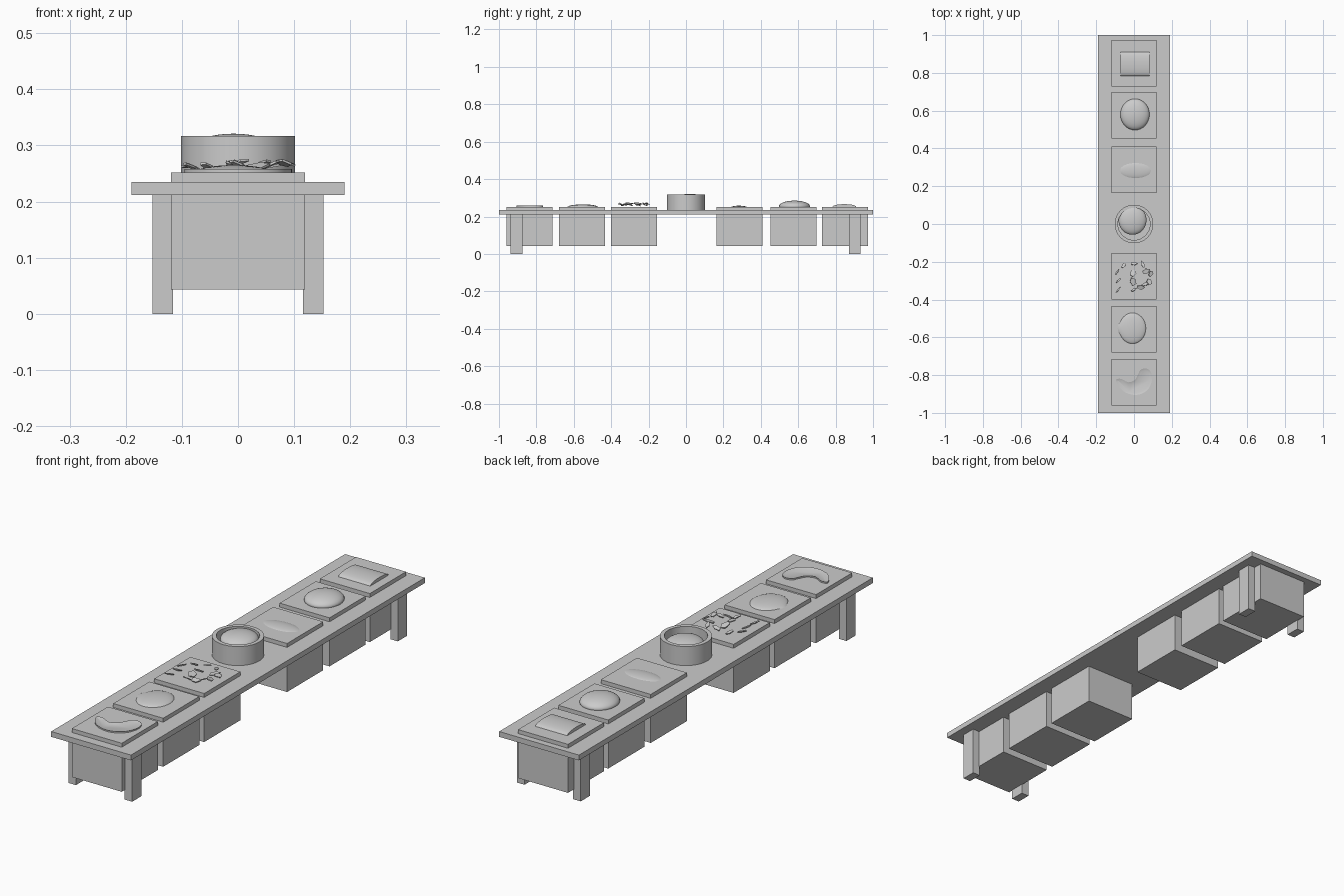
import bpy, bmesh, math, random
from mathutils import Matrix, Vector, Euler

cube = bpy.data.objects.get("Cube")
if cube:
    bpy.data.objects.remove(cube, do_unlink=True)

grey = bpy.data.materials.new("plain grey")
grey.use_nodes = True
grey.diffuse_color = (0.6, 0.6, 0.6, 1)
grey.node_tree.nodes["Principled BSDF"].inputs["Base Color"].default_value = (0.6, 0.6, 0.6, 1)

TRAY_TOP = 0.252


def finish(name, bm, smooth=False):
    bmesh.ops.recalc_face_normals(bm, faces=bm.faces)
    mesh = bpy.data.meshes.new(name)
    bm.to_mesh(mesh)
    bm.free()
    mesh.materials.append(grey)
    obj = bpy.data.objects.new(name, mesh)
    bpy.context.collection.objects.link(obj)
    if smooth:
        bpy.ops.object.select_all(action="DESELECT")
        obj.select_set(True)
        bpy.context.view_layer.objects.active = obj
        bpy.ops.object.shade_smooth_by_angle(angle=math.radians(40))
    return obj


def box(name, x, y, z0, z1, w, d):
    bm = bmesh.new()
    place = Matrix.Translation((x, y, (z0 + z1) / 2)) @ Matrix.Diagonal((w, d, z1 - z0, 1))
    bmesh.ops.create_cube(bm, size=1, matrix=place)
    return finish(name, bm)


def ellipsoid(name, centre, radii, tip=0):
    bm = bmesh.new()
    bmesh.ops.create_uvsphere(bm, u_segments=32, v_segments=16, radius=1)
    for v in bm.verts:
        # Draw the left pole out into a small stem point
        if tip and v.co.x < -0.9:
            v.co.x -= tip * (-v.co.x - 0.9) / 0.1
        v.co = Vector(centre) + Vector(a * b for a, b in zip(v.co, radii))
    return finish(name, bm, True)


def prism(bm, points, offset):
    """Extrude a closed outline along an offset."""
    face = bm.faces.new([bm.verts.new(p) for p in points])
    new = bmesh.ops.extrude_face_region(bm, geom=[face])["geom"]
    top = [g for g in new if isinstance(g, bmesh.types.BMVert)]
    bmesh.ops.translate(bm, verts=top, vec=offset)
    return [g for g in new if isinstance(g, bmesh.types.BMFace)]


# Table and legs
box("table_top", 0, 0, 0.212, 0.235, 0.38, 2)
for side, x in (("left", 0.134), ("right", -0.134)):
    for end, y in (("front", -0.906), ("back", 0.902)):
        box(f"{end}_{side}_leg", x, y, 0, 0.212, 0.036, 0.063)

# Deep trays set through the table
for i, y in enumerate((-0.838, -0.556, -0.277, 0.287, 0.576, 0.85)):
    box(f"tray_{i + 1}", 0, y, 0.043, TRAY_TOP, 0.238, 0.246)

# Open round bowl in the middle, turned from a profile
bm = bmesh.new()
profile = [(0, 0.235), (0.102, 0.235), (0.102, 0.317), (0.085, 0.317), (0.085, 0.25), (0, 0.25)]
verts = [bm.verts.new((r, 0, z)) for r, z in profile]
edges = [bm.edges.new(pair) for pair in zip(verts, verts[1:])]
bmesh.ops.spin(bm, geom=verts + edges, axis=(0, 0, 1), cent=(0, 0, 0), steps=32, angle=math.tau)
bmesh.ops.remove_doubles(bm, verts=bm.verts, dist=0.0001)
finish("bowl", bm, True)
ellipsoid("bowl_filling", (-0.008, 0.021, 0.295), (0.074, 0.078, 0.026))

# Domed foods
ellipsoid("round_bun", (0.005, 0.58, 0.255), (0.077, 0.083, 0.03))
ellipsoid("long_pod", (0.008, 0.283, 0.247), (0.092, 0.045, 0.011))
ellipsoid("flat_fruit", (-0.008, -0.552, 0.249), (0.072, 0.083, 0.016), 0.14)

# Loaf with a curved top, running across its tray
bm = bmesh.new()
arc = [(-0.071, 0.847 - 0.063 * math.cos(math.pi * i / 14),
        TRAY_TOP + 0.014 * math.sin(math.pi * i / 14)) for i in range(15)]
prism(bm, arc, (0.152, 0, 0))
finish("loaf", bm, True)

# Bent fruit with a gently raised middle
outline = [(-.095, -.825), (-.068, -.82), (-.03, -.838), (.005, -.825), (.022, -.795), (.035, -.772),
           (.065, -.765), (.09, -.785), (.095, -.83), (.07, -.88), (.015, -.905), (-.045, -.892), (-.08, -.86)]
smooth_outline = []
for i in range(len(outline)):
    a, b, c, d = (Vector(outline[(i + k) % len(outline)]) for k in (-1, 0, 1, 2))
    for t in (0, 1 / 3, 2 / 3):
        p = b + (c - a) * t / 2 + (2 * a - 5 * b + 4 * c - d) * t * t / 2 + (3 * b - a - 3 * c + d) * t ** 3 / 2
        smooth_outline.append((p.x, p.y, TRAY_TOP - 0.004))
bm = bmesh.new()
top = prism(bm, smooth_outline, (0, 0, 0.01))
bmesh.ops.inset_region(bm, faces=top, thickness=0.012, depth=0.004)
finish("bent_fruit", bm, True)

# Heap of broken chips: position, length, width, turn
random.seed(4)
chips = [(-.055, -.22, .04, .022, 1), (0, -.21, .04, .022, 0), (.048, -.215, .045, .018, 2),
         (-.09, -.255, .04, .01, 1), (-.083, -.3, .04, .01, .8), (-.085, -.35, .045, .01, .9),
         (-.005, -.26, .05, .035, 1), (-.005, -.305, .05, .04, 2), (.062, -.25, .05, .03, .5),
         (.088, -.262, .04, .025, 1), (.08, -.305, .04, .03, 2), (.035, -.335, .05, .03, 0),
         (0, -.348, .04, .015, .6), (.06, -.318, .045, .02, .4)]
bm = bmesh.new()
for x, y, length, width, turn in chips:
    start = len(bm.verts)
    shape = []
    for k in range(5):
        angle = math.tau * k / 5
        size = random.uniform(0.8, 1.1) / 2
        shape.append((length * size * math.cos(angle), width * size * math.sin(angle), 0))
    prism(bm, shape, (0, 0, 0.004))
    bm.verts.ensure_lookup_table()
    tilt = Euler((random.uniform(-0.4, 0.4), random.uniform(-0.4, 0.4), turn))
    height = 0.261 + (0.007 if x > -0.02 else 0) * random.random()
    place = Matrix.Translation((x, y, height)) @ tilt.to_matrix().to_4x4()
    bmesh.ops.transform(bm, matrix=place, verts=bm.verts[start:])
finish("broken_chips", bm)
